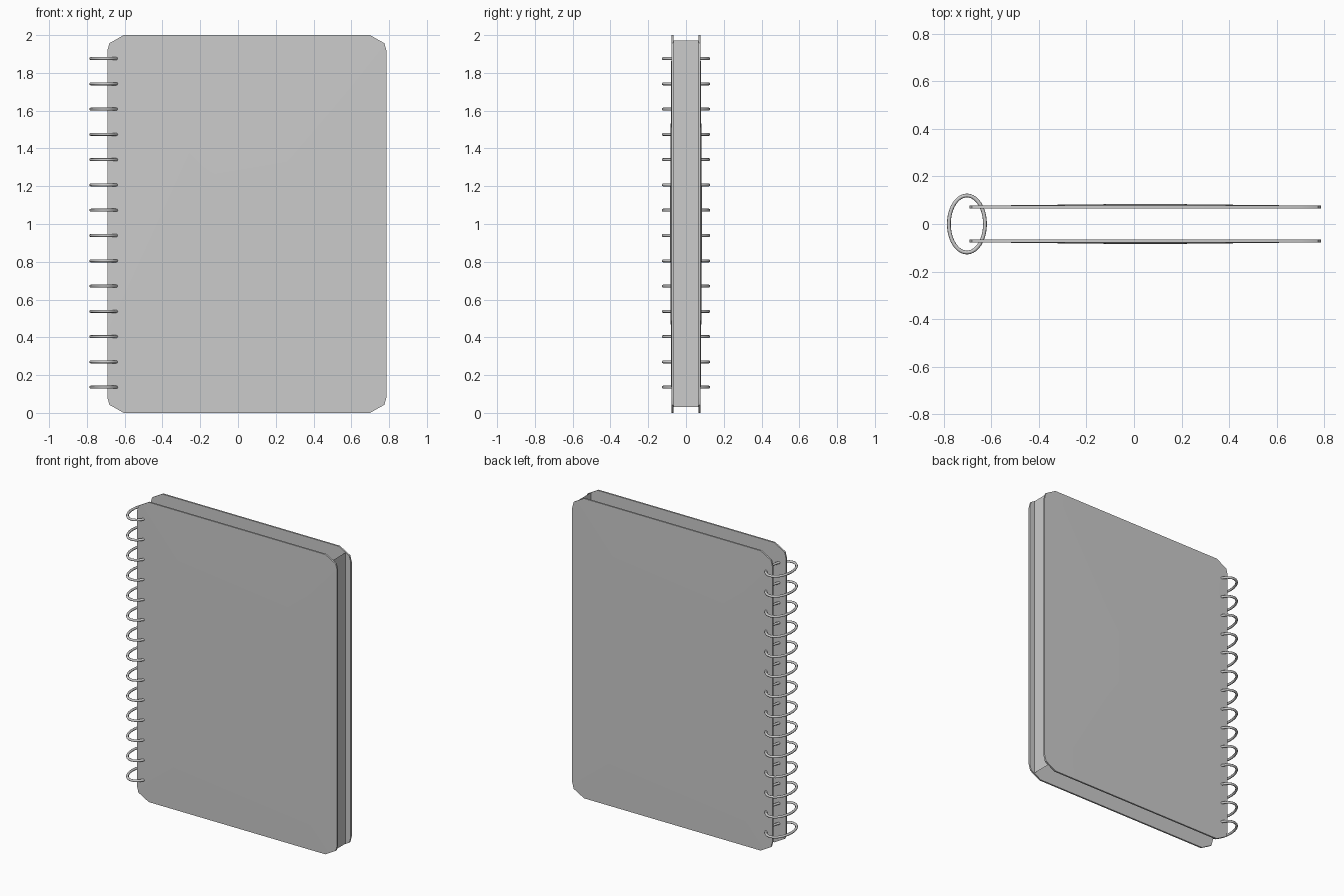
import bpy, bmesh, math
from mathutils import Vector

cube = bpy.data.objects.get("Cube")
if cube:
    bpy.data.objects.remove(cube, do_unlink=True)

GREY = (0.6, 0.6, 0.6, 1)
grey = bpy.data.materials.new("plain_grey")
grey.use_nodes = True
grey.diffuse_color = GREY
grey.node_tree.nodes["Principled BSDF"].inputs["Base Color"].default_value = GREY


def add_object(name, bm, angle=30):
    mesh = bpy.data.meshes.new(name)
    bm.to_mesh(mesh)
    bm.free()
    mesh.materials.append(grey)
    obj = bpy.data.objects.new(name, mesh)
    bpy.context.collection.objects.link(obj)
    bpy.ops.object.select_all(action='DESELECT')
    obj.select_set(True)
    bpy.context.view_layer.objects.active = obj
    bpy.ops.object.shade_smooth_by_angle(angle=math.radians(angle))
    return obj


# Covers: cut-corner boards whose outer face rises slightly to the middle
MID_X, HALF_W, HALF_H = 0.047, 0.739, 1.0
CORNER = [(0, 0.083), (0.011, 0.043), (0.087, 0)]


def cover(name, side):
    outline = []
    for sx, sz in ((1, 1), (-1, 1), (-1, -1), (1, -1)):
        pts = CORNER if sx == sz else CORNER[::-1]
        outline += [(MID_X + sx * (HALF_W - dx), 1 + sz * (HALF_H - dz)) for dx, dz in pts]
    bm = bmesh.new()
    inner = [bm.verts.new((x, side * 0.066, z)) for x, z in outline]
    outer = [bm.verts.new((x, side * 0.077, z)) for x, z in outline]
    tip = bm.verts.new((MID_X, side * 0.085, 1))
    bm.faces.new(inner)
    n = len(outline)
    for i in range(n):
        j = (i + 1) % n
        bm.faces.new((inner[i], inner[j], outer[j], outer[i]))
        bm.faces.new((outer[i], outer[j], tip))
    bmesh.ops.recalc_face_normals(bm, faces=bm.faces[:])
    add_object(name, bm)


cover("front_cover", -1)
cover("back_cover", 1)

# Page edge: a thin sheet closing the opening side
bm = bmesh.new()
bm.faces.new([bm.verts.new((0.748, y, z))
              for y, z in ((-0.067, 0.03), (0.067, 0.03), (0.067, 1.972), (-0.067, 1.972))])
add_object("page_edge", bm)

# Binding rings: oval wire loops up the spine
RINGS, STEPS, SIDES, WIRE = 14, 40, 8, 0.008
bm = bmesh.new()
for k in range(RINGS):
    z = 0.136 + k * 1.74 / (RINGS - 1)
    loops = []
    for i in range(STEPS):
        a = math.tau * i / STEPS
        centre = Vector((-0.703 + 0.076 * math.cos(a), 0.12 * math.sin(a), z))
        out = Vector((0.12 * math.cos(a), 0.076 * math.sin(a), 0)).normalized()
        loops.append([bm.verts.new(centre + WIRE * (math.cos(b) * out + math.sin(b) * Vector((0, 0, 1))))
                      for b in (math.tau * s / SIDES for s in range(SIDES))])
    for i in range(STEPS):
        p, q = loops[i], loops[(i + 1) % STEPS]
        for s in range(SIDES):
            t = (s + 1) % SIDES
            bm.faces.new((p[s], q[s], q[t], p[t]))
bmesh.ops.recalc_face_normals(bm, faces=bm.faces[:])
add_object("binding_rings", bm, 60)
